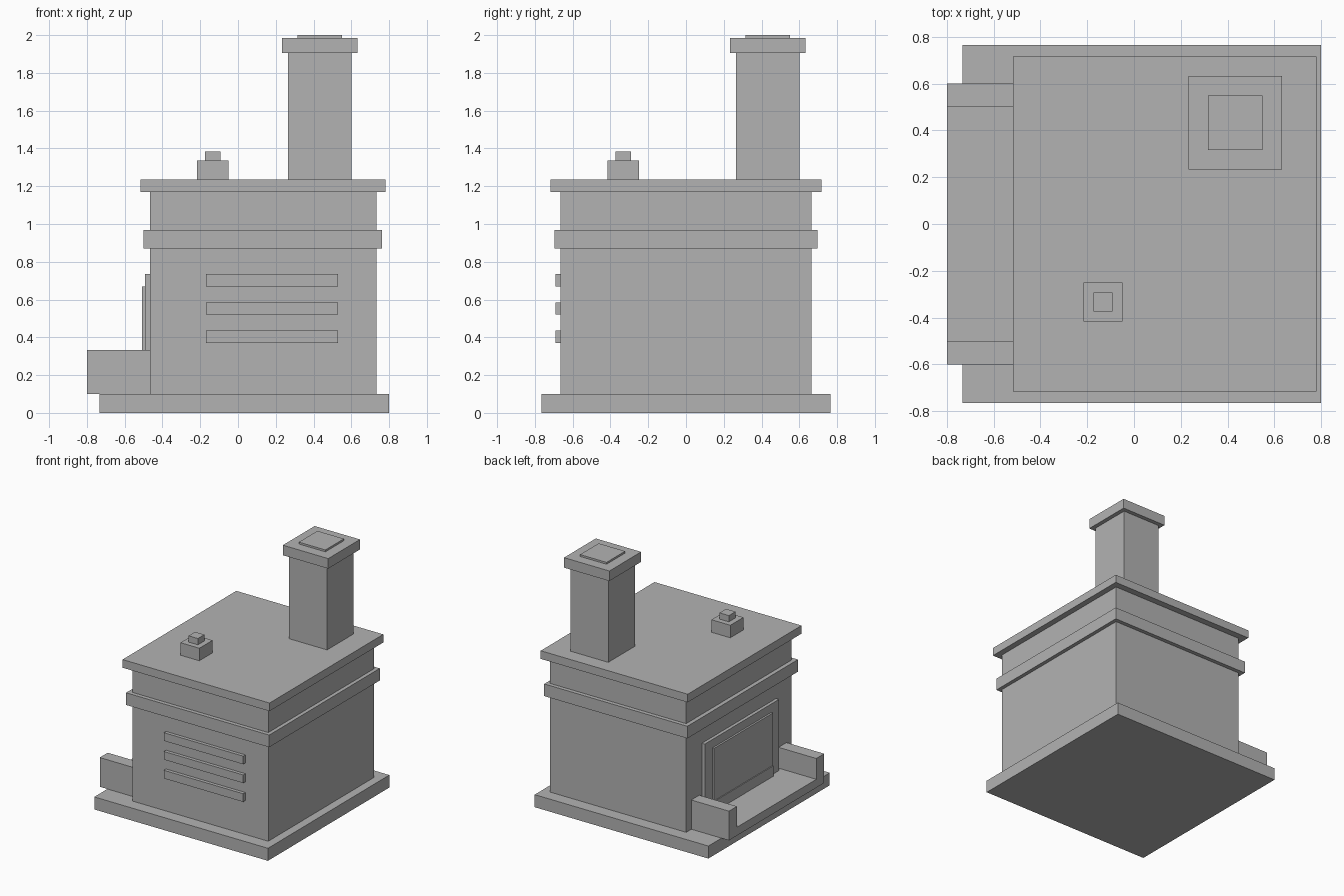
import bpy

if "Cube" in bpy.data.objects:
    bpy.data.objects.remove(bpy.data.objects["Cube"])

stone = bpy.data.materials.new("grey stone")
stone.diffuse_color = (0.45, 0.45, 0.45, 1)
stone.use_nodes = True
stone.node_tree.nodes["Principled BSDF"].inputs["Base Color"].default_value = stone.diffuse_color


def box(name, x, y, z):
    """Axis-aligned box from (min, max) pairs."""
    bpy.ops.mesh.primitive_cube_add(size=1, location=[(a + b) / 2 for a, b in (x, y, z)])
    ob = bpy.context.object
    ob.name = name
    ob.scale = [b - a for a, b in (x, y, z)]
    bpy.ops.object.transform_apply(location=False, rotation=False, scale=True)
    ob.data.materials.append(stone)
    return ob


def square(name, cx, cy, half, z):
    """Square column around a centre point."""
    return box(name, (cx - half, cx + half), (cy - half, cy + half), z)


# Main body with plinth, band and roof slab
box("base_slab", (-0.733, 0.8), (-0.765, 0.765), (0, 0.1))
box("body", (-0.467, 0.733), (-0.665, 0.665), (0.1, 1.17))
box("band", (-0.5, 0.763), (-0.697, 0.697), (0.87, 0.967))
box("roof_slab", (-0.517, 0.78), (-0.717, 0.717), (1.17, 1.235))

# Chimney
square("chimney", 0.433, 0.433, 0.167, (1.235, 1.905))
square("chimney_cap", 0.433, 0.433, 0.2, (1.905, 1.985))
square("chimney_top", 0.433, 0.433, 0.117, (1.985, 2.0))

# Small roof vent
square("vent", -0.133, -0.333, 0.083, (1.235, 1.335))
square("vent_knob", -0.133, -0.333, 0.041, (1.335, 1.385))

# Grille bars on the front
for i in range(3):
    z = 0.37 + 0.15 * i
    box(f"grille_bar_{i + 1}", (-0.17, 0.53), (-0.692, -0.665), (z, z + 0.065))

# Hearth tray with side cheeks
box("tray_floor", (-0.8, -0.467), (-0.5, 0.5), (0.1, 0.167))
for side, y in (("front", (-0.6, -0.5)), ("back", (0.5, 0.6))):
    box(f"tray_cheek_{side}", (-0.8, -0.467), y, (0.1, 0.333))

# Fire opening: frame, panel and sill
box("opening_frame", (-0.493, -0.467), (-0.467, 0.467), (0.167, 0.735))
box("opening_panel", (-0.508, -0.493), (-0.37, 0.37), (0.167, 0.668))
box("opening_sill", (-0.515, -0.508), (-0.365, 0.365), (0.167, 0.25))
